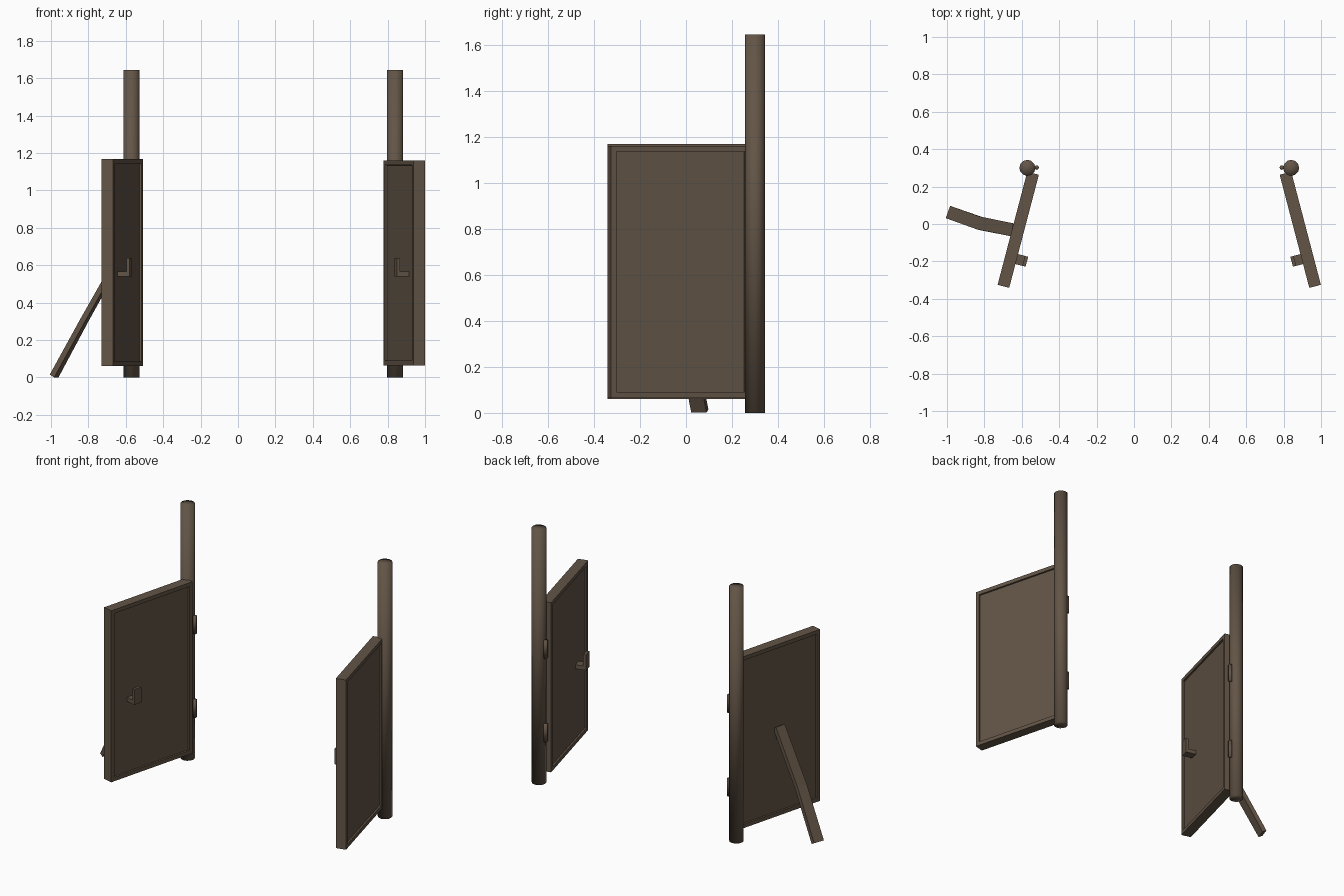
import bpy, bmesh, math
from mathutils import Vector, Matrix

if "Cube" in bpy.data.objects:
    bpy.data.objects.remove(bpy.data.objects["Cube"])

wood = bpy.data.materials.new("weathered_brown")
wood.diffuse_color = (0.125, 0.09, 0.062, 1)
wood.use_nodes = True
wood.node_tree.nodes["Principled BSDF"].inputs["Base Color"].default_value = wood.diffuse_color
TILT = math.radians(14.7)


def finish(name, bm, smooth=False):
    bmesh.ops.recalc_face_normals(bm, faces=bm.faces)
    me = bpy.data.meshes.new(name)
    bm.to_mesh(me)
    bm.free()
    me.materials.append(wood)
    for p in me.polygons:
        p.use_smooth = smooth
    ob = bpy.data.objects.new(name, me)
    bpy.context.collection.objects.link(ob)
    return ob


def add_box(bm, lo, hi):
    lo, hi = Vector(lo), Vector(hi)
    m = Matrix.Translation((lo + hi) / 2) @ Matrix.Diagonal((*(hi - lo), 1))
    bmesh.ops.create_cube(bm, size=1, matrix=m)


def cylinder(name, x, y, z0, z1, r, n):
    bm = bmesh.new()
    bmesh.ops.create_cone(bm, cap_ends=True, cap_tris=True, segments=n, radius1=r,
                          radius2=r, depth=z1 - z0,
                          matrix=Matrix.Translation((x, y, (z0 + z1) / 2)))
    return finish(name, bm, True)


# Left side (s = 1) and mirrored right side (s = -1)
for side, s, z0, z1 in (("left", 1, 0.06, 1.167), ("right", -1, 0.065, 1.16)):
    def wx(x):
        return x if s == 1 else 0.27 - x

    cylinder(side + "_post", wx(-0.57), 0.30, 0, 1.643, 0.043, 12)
    for label, hz in (("lower", 0.275), ("upper", 0.815)):
        cylinder(f"{side}_{label}_hinge", wx(-0.52), 0.302, hz, hz + 0.115, 0.012, 8)

    place = Matrix.Translation((wx(-0.619), -0.031, 0)) @ Matrix.Rotation(-TILT * s, 4, 'Z')

    # Gate leaf with a recessed panel on both broad faces
    bm = bmesh.new()
    add_box(bm, (-0.032, -0.3125, z0), (0.032, 0.3125, z1))
    bm.normal_update()
    broad = [f for f in bm.faces if abs(f.normal.x) > 0.9]
    bmesh.ops.inset_individual(bm, faces=broad, thickness=0.035)
    bmesh.ops.inset_individual(bm, faces=broad, thickness=0.001, depth=-0.011)
    bm.transform(place)
    finish(side + "_gate", bm)

    # L-shaped bracket for the locking bar
    bm = bmesh.new()
    xs = sorted((0.018 * s, 0.088 * s))
    add_box(bm, (xs[0], -0.181, 0.54), (xs[1], -0.126, 0.566))
    xs = sorted((0.070 * s, 0.088 * s))
    add_box(bm, (xs[0], -0.181, 0.566), (xs[1], -0.126, 0.64))
    bmesh.ops.remove_doubles(bm, verts=bm.verts, dist=1e-5)
    bm.transform(place)
    finish(side + "_bar_bracket", bm)

# Slightly bent prop leaning on the left gate
path = [Vector(p) for p in ((-0.64, -0.033, 0.63), (-0.822, 0.003, 0.305), (-0.983, 0.06, 0.008))]
bm = bmesh.new()
rings = []
for i, p in enumerate(path):
    d = (path[min(i + 1, 2)] - path[max(i - 1, 0)]).normalized()
    w = Vector((-d.y, d.x, 0)).normalized()
    t = d.cross(w).normalized()
    rings.append([bm.verts.new(p + w * a * 0.035 + t * b * 0.0145)
                  for a, b in ((-1, -1), (1, -1), (1, 1), (-1, 1))])
for a, b in zip(rings, rings[1:]):
    for k in range(4):
        j = (k + 1) % 4
        bm.faces.new((a[k], a[j], b[j], b[k]))
bm.faces.new(rings[0])
bm.faces.new(rings[-1])
finish("prop_brace", bm)
